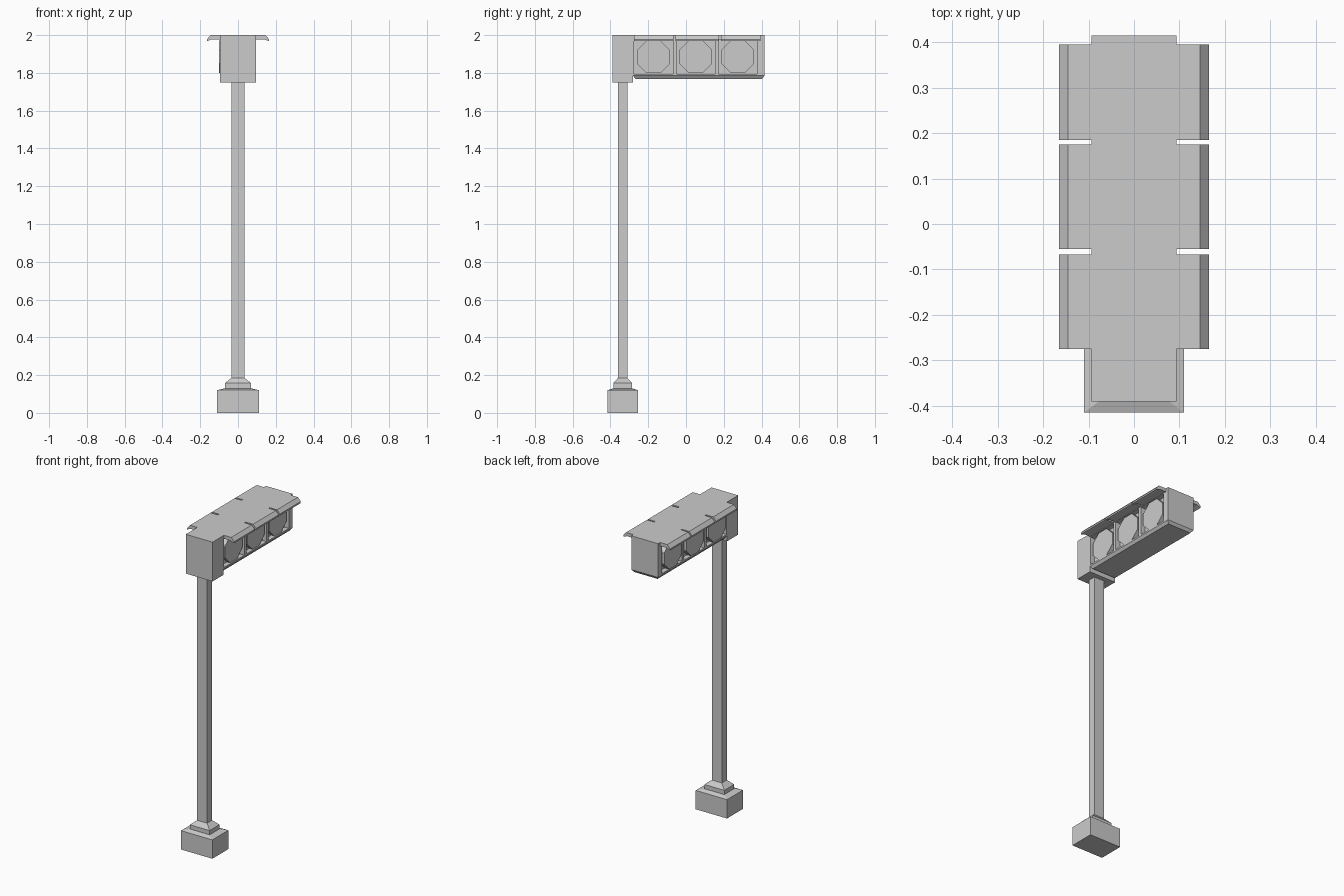
import bpy
import bmesh
from math import pi
from mathutils import Matrix

default_cube = bpy.data.objects.get("Cube")
if default_cube:
    bpy.data.objects.remove(default_cube, do_unlink=True)

grey = bpy.data.materials.new("plain grey")
grey.use_nodes = True
grey.diffuse_color = (0.6, 0.6, 0.6, 1)
grey.node_tree.nodes["Principled BSDF"].inputs["Base Color"].default_value = grey.diffuse_color


def finish(name, bm):
    bmesh.ops.recalc_face_normals(bm, faces=bm.faces)
    mesh = bpy.data.meshes.new(name)
    bm.to_mesh(mesh)
    bm.free()
    mesh.materials.append(grey)
    obj = bpy.data.objects.new(name, mesh)
    bpy.context.collection.objects.link(obj)
    return obj


def tower(name, cy, rings):
    """Stack rectangular rings (half x, half y, z) around y = cy."""
    bm = bmesh.new()
    loops = []
    for hx, hy, z in rings:
        corners = ((-hx, -hy), (hx, -hy), (hx, hy), (-hx, hy))
        loops.append([bm.verts.new((x, cy + y, z)) for x, y in corners])
    for low, high in zip(loops, loops[1:]):
        for i in range(4):
            j = (i + 1) % 4
            bm.faces.new((low[i], low[j], high[j], high[i]))
    bm.faces.new(loops[0])
    bm.faces.new(loops[-1])
    return finish(name, bm)


def extrude_profile(name, points, y0, y1):
    """Extrude an x-z outline along y."""
    bm = bmesh.new()
    ends = [[bm.verts.new((x, y, z)) for x, z in points] for y in (y0, y1)]
    for end in ends:
        bm.faces.new(end)
    for i in range(len(points)):
        j = (i + 1) % len(points)
        bm.faces.new((ends[0][i], ends[0][j], ends[1][j], ends[1][i]))
    return finish(name, bm)


# Footing, stepped collar and square pole
POLE_Y = -0.335
tower("footing", POLE_Y, [(0.11, 0.08, 0), (0.11, 0.08, 0.12), (0.07, 0.05, 0.13)])
tower("collar", POLE_Y, [(0.07, 0.05, 0.13), (0.07, 0.05, 0.157), (0.035, 0.025, 0.185)])
tower("pole", POLE_Y, [(0.035, 0.025, 0.18), (0.035, 0.025, 1.76)])

# Bracket joining pole and lamp housing
tower("bracket", POLE_Y, [(0.094, 0.055, 1.75), (0.094, 0.055, 2.0)])

# Lamp housing with a chamfered underside
housing = tower("housing", 0.0675, [(0.082, 0.335, 1.768), (0.094, 0.3475, 1.785), (0.094, 0.3475, 2.0)])

LAMPS = (-0.172, 0.052, 0.274)
VISORS = ((-0.275, -0.067), (-0.055, 0.175), (0.185, 0.395))
SIDES = ((-1, "right"), (1, "left"))

# Square recesses cut through both flanks
bm = bmesh.new()
for y in LAMPS:
    for side, _ in SIDES:
        place = Matrix.Translation((side * 0.094, y, 1.885)) @ Matrix.Diagonal((0.06, 0.204, 0.18, 1))
        bmesh.ops.create_cube(bm, size=1, matrix=place)
cutter = finish("recess_cutter", bm)
cutter.hide_render = True
cutter.hide_viewport = True
cut = housing.modifiers.new("recesses", "BOOLEAN")
cut.operation = "DIFFERENCE"
cut.solver = "EXACT"
cut.object = cutter

for side, label in SIDES:
    # Octagonal lenses seated in the recesses
    face_x = 0.1 if side < 0 else 0.09
    for number, y in enumerate(LAMPS, 1):
        bm = bmesh.new()
        place = (Matrix.Translation((side * (face_x + 0.06) / 2, y, 1.885))
                 @ Matrix.Rotation(pi / 2, 4, "Y") @ Matrix.Rotation(pi / 8, 4, "Z"))
        bmesh.ops.create_cone(bm, cap_ends=True, segments=8, radius1=0.094, radius2=0.094,
                              depth=face_x - 0.06, matrix=place)
        finish(f"{label}_lens_{number}", bm)

    # Thin visors with a drooping outer lip
    outline = [(0.09, 2.0), (0.145, 2.0), (0.165, 1.978), (0.165, 1.968), (0.138, 1.978), (0.09, 1.978)]
    for number, (y0, y1) in enumerate(VISORS, 1):
        extrude_profile(f"{label}_visor_{number}", [(side * x, z) for x, z in outline], y0, y1)
